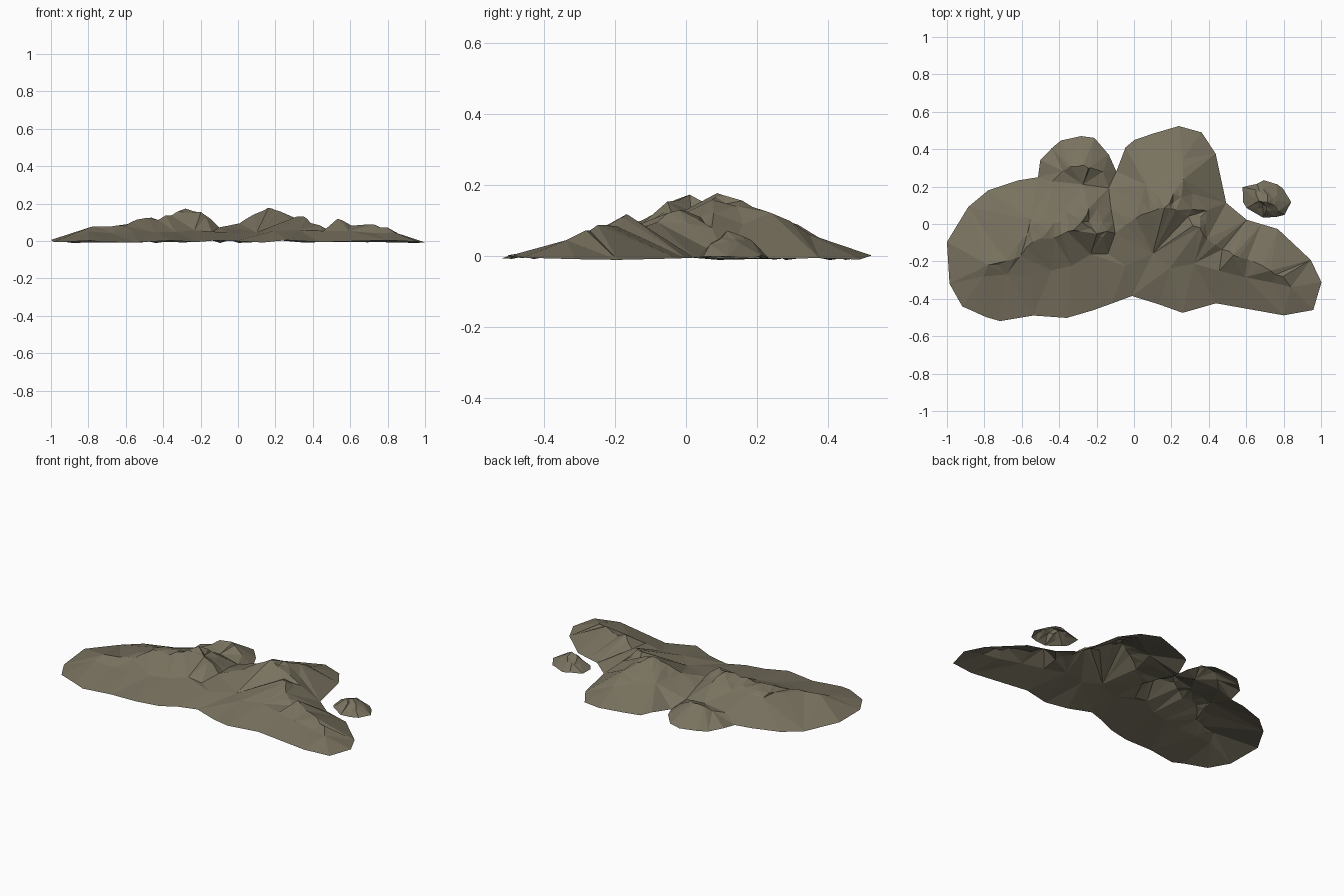
import bpy, bmesh, random
from mathutils import Vector
from mathutils.geometry import delaunay_2d_cdt

random.seed(4)
rock = bpy.data.materials.new("olive_rock")
rock.diffuse_color = (0.19, 0.168, 0.115, 1)


def terrain(name, coast, lines, crag_height, jitter):
    """Triangulated open shell: coast at z=0, height lines inside, broken up into crags."""
    pts = [Vector((x, y, 0)) for x, y in coast]
    n = len(pts)
    edges = []
    for line in lines:
        start = len(pts)
        pts += [Vector(p) for p in line]
        edges += [(i, i + 1) for i in range(start, len(pts) - 1)]
    out = delaunay_2d_cdt([p.xy for p in pts], edges, [list(range(n))], 1, 1e-5)
    bm = bmesh.new()
    vs = []
    for co, orig in zip(out[0], out[3]):
        z = pts[orig[0]].z if orig else 0.06
        vs.append(bm.verts.new((co.x, co.y, z)))
    for f in out[2]:
        bm.faces.new([vs[i] for i in f])
    # split the high ground into smaller irregular facets
    old = set(bm.verts)
    high = [e for e in bm.edges if min(v.co.z for v in e.verts) >= crag_height
            and e.calc_length() > 0.05]
    bmesh.ops.subdivide_edges(bm, edges=high, cuts=1)
    for v in bm.verts:
        if v not in old:
            v.co += Vector((random.uniform(-1, 1), random.uniform(-1, 1),
                            random.uniform(-0.9, 0.5))) * jitter
    bmesh.ops.triangulate(bm, faces=bm.faces[:])
    for f in bm.faces:
        f.normal_update()
        if f.normal.z < 0:
            f.normal_flip()
    me = bpy.data.meshes.new(name)
    bm.to_mesh(me)
    bm.free()
    me.materials.append(rock)
    bpy.context.collection.objects.link(bpy.data.objects.new(name, me))


# main island coast, clockwise from the west tip, reversed to counter-clockwise
coast = [(-1, -.09), (-.89, .10), (-.77, .19), (-.63, .235), (-.51, .255), (-.49, .35),
         (-.45, .41), (-.39, .455), (-.29, .475), (-.21, .45), (-.13, .36), (-.10, .27),
         (-.05, .40), (.01, .45), (.10, .49), (.25, .53), (.36, .48), (.44, .37),
         (.50, .11), (.59, .03), (.68, 0), (.78, -.03), (.95, -.20), (1, -.31),
         (.95, -.46), (.79, -.49), (.43, -.425), (.26, -.465), (.13, -.43), (-.02, -.375),
         (-.12, -.43), (-.23, -.455), (-.37, -.51), (-.53, -.48), (-.71, -.52),
         (-.80, -.505), (-.91, -.43), (-.98, -.31)][::-1]

west_ridge = [(-.77, -.22, .075), (-.68, -.21, .08), (-.60, -.17, .09), (-.54, -.09, .11),
              (-.47, -.04, .135), (-.42, -.07, .12), (-.35, -.05, .145), (-.27, 0, .175),
              (-.21, -.05, .15), (-.17, -.08, .115), (-.10, -.04, .08)]
main_ridge = [(0, .02, .09), (.09, .06, .14), (.16, .08, .18), (.22, .07, .165),
              (.28, .03, .12), (.34, -.03, .13), (.40, -.09, .105), (.46, -.14, .068),
              (.54, -.17, .12), (.60, -.20, .09), (.65, -.21, .095), (.72, -.24, .085),
              (.79, -.29, .075), (.83, -.33, .045)]
south_foot = [(-.80, -.29, .05), (-.68, -.27, .052), (-.55, -.28, .05), (-.45, -.25, .055),
              (-.33, -.23, .05), (-.22, -.17, .055), (-.13, -.16, .05), (-.05, -.22, .05),
              (.10, -.17, .055), (.20, -.24, .05), (.32, -.21, .055), (.45, -.24, .05),
              (.60, -.28, .05), (.74, -.32, .05)]
knoll = [(-.39, .29, .065), (-.34, .31, .085), (-.28, .31, .10), (-.23, .30, .085),
         (-.17, .28, .055)]
knoll_valley = [(-.43, .22, .045), (-.28, .20, .05), (-.14, .19, .035)]
north_spur = [(.20, .16, .152), (.27, .23, .12), (.26, .35, .07)]
shoulders = [[(-.56, .03, .085)], [(-.36, .08, .10)], [(-.25, .09, .12)],
             [(-.12, .08, .06)], [(.06, .22, .09)], [(.38, .08, .08)]]

terrain("main_island", coast,
        [west_ridge, main_ridge, south_foot, knoll, knoll_valley, north_spur] + shoulders,
        0.055, 0.012)

# small islet off the north-east shore
islet_coast = [(.58, .11), (.60, .08), (.69, .04), (.75, .03), (.80, .05), (.835, .12),
               (.80, .19), (.77, .215), (.70, .23), (.65, .22), (.585, .19)]
islet_ridge = [(.63, .14, .035), (.67, .125, .055), (.72, .12, .07), (.77, .115, .045)]
islet_back = [(.65, .18, .03), (.70, .18, .05), (.76, .16, .035)]
islet_front = [(.66, .085, .025), (.71, .075, .035), (.77, .07, .03)]
terrain("islet", islet_coast, [islet_ridge, islet_back, islet_front], 0.02, 0.008)
